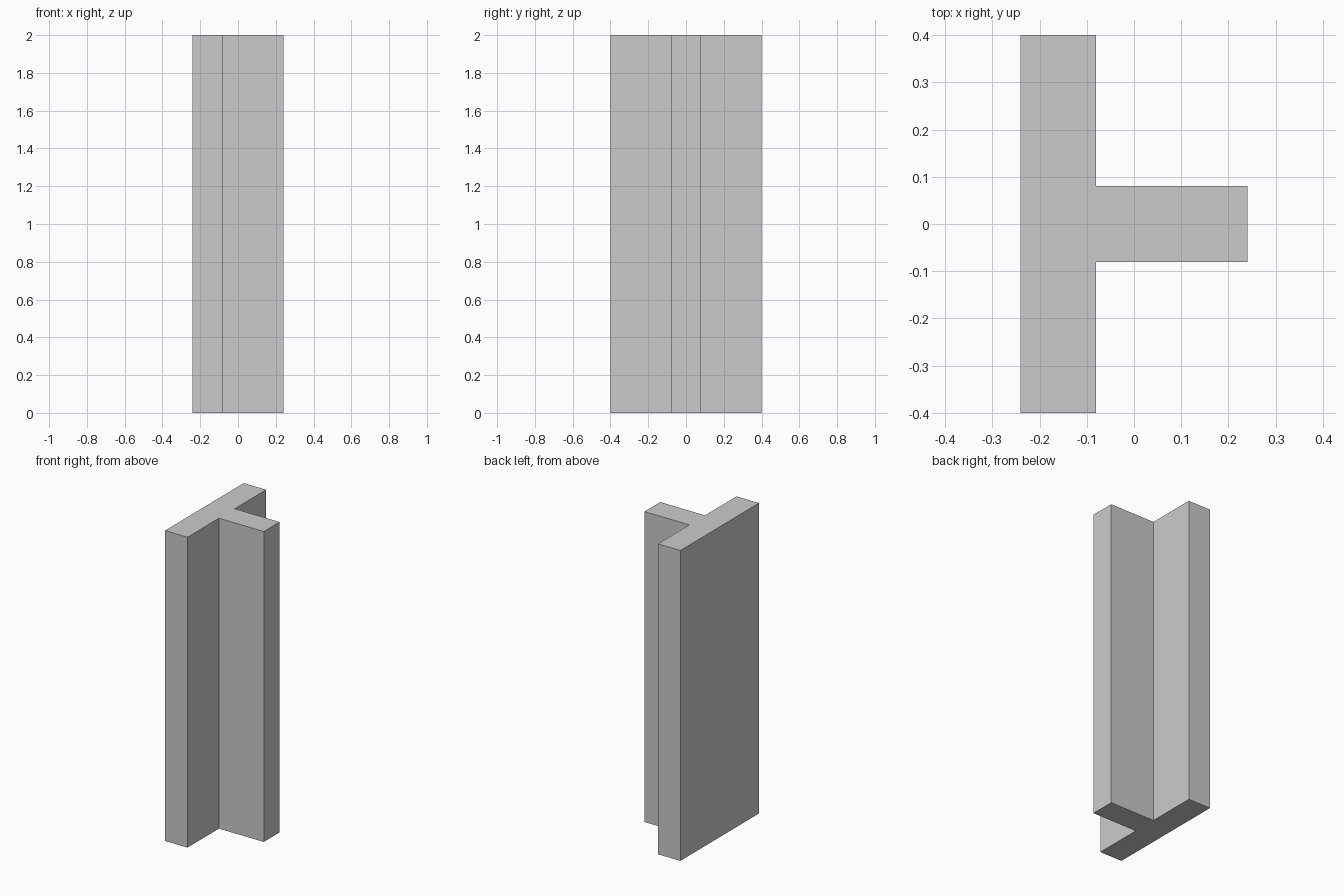
import bpy
import bmesh

if "Cube" in bpy.data.objects:
    bpy.data.objects.remove(bpy.data.objects["Cube"])

HEIGHT = 2.0

# T-shaped cross-section: wide flange on the left, web pointing to +x
half = [(0.24, 0.08), (-0.08, 0.08), (-0.08, 0.4), (-0.24, 0.4)]
profile = half + [(x, -y) for x, y in reversed(half)]

# Extrude the section straight up into a closed beam
bm = bmesh.new()
base = bm.faces.new([bm.verts.new((x, y, 0)) for x, y in profile])
top = bmesh.ops.extrude_face_region(bm, geom=[base], use_keep_orig=True)
top_verts = [g for g in top["geom"] if isinstance(g, bmesh.types.BMVert)]
bmesh.ops.translate(bm, verts=top_verts, vec=(0, 0, HEIGHT))
bmesh.ops.recalc_face_normals(bm, faces=bm.faces)

mesh = bpy.data.meshes.new("t_beam")
bm.to_mesh(mesh)
bm.free()
bpy.context.collection.objects.link(bpy.data.objects.new("t_beam", mesh))
